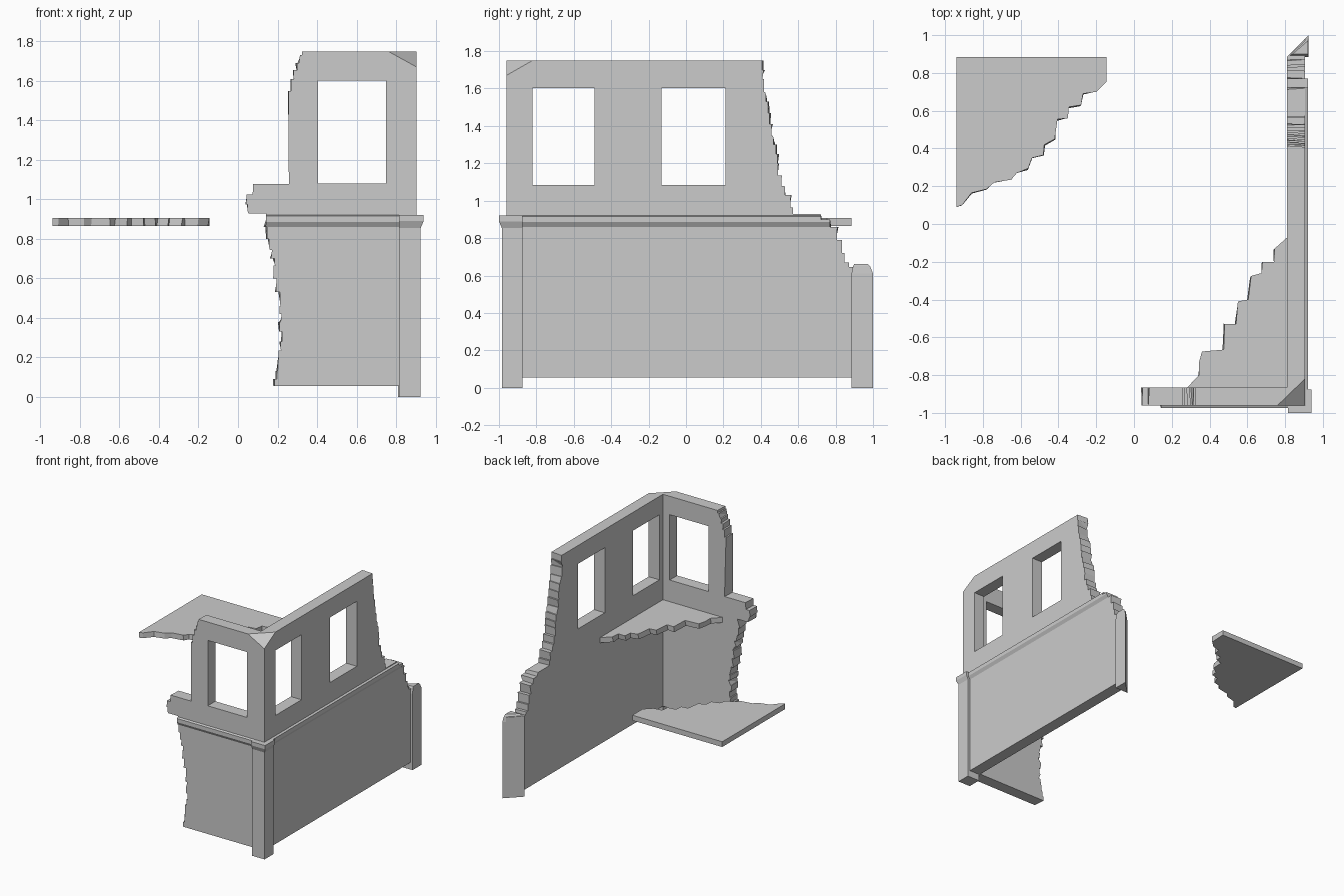
import bpy, bmesh, random
from mathutils import Vector

if "Cube" in bpy.data.objects:
    bpy.data.objects.remove(bpy.data.objects["Cube"])

random.seed(4)


def loft(name, rings):
    """Closed solid through a list of equal-length point rings."""
    bm = bmesh.new()
    vs = [[bm.verts.new(p) for p in r] for r in rings]
    n = len(rings[0])
    for a, b in zip(vs, vs[1:]):
        for i in range(n):
            j = (i + 1) % n
            bm.faces.new((a[i], a[j], b[j], b[i]))
    bm.faces.new(vs[0][::-1])
    bm.faces.new(vs[-1])
    bmesh.ops.recalc_face_normals(bm, faces=bm.faces[:])
    if bm.calc_volume(signed=True) < 0:
        bmesh.ops.reverse_faces(bm, faces=bm.faces[:])
    me = bpy.data.meshes.new(name)
    bm.to_mesh(me)
    bm.free()
    ob = bpy.data.objects.new(name, me)
    bpy.context.collection.objects.link(ob)
    return ob


def box(name, x0, x1, y0, y1, z0, z1):
    return loft(name, [[(x0, y0, z), (x1, y0, z), (x1, y1, z), (x0, y1, z)]
                       for z in (z0, z1)])


def cut(target, cutter):
    """Boolean difference, baked."""
    cutter.hide_render = True
    m = target.modifiers.new("cut", 'BOOLEAN')
    m.operation = 'DIFFERENCE'
    m.solver = 'EXACT'
    m.object = cutter
    bpy.context.view_layer.update()
    deps = bpy.context.evaluated_depsgraph_get()
    me = bpy.data.meshes.new_from_object(target.evaluated_get(deps))
    target.modifiers.clear()
    target.data = me
    bpy.data.objects.remove(cutter)


def stair_rings(steps, z0, far, skew):
    """Two matching stepped break lines, the second skewed level by level.
    steps = (edge, top z); both are closed off at the far side."""
    a, b, z, s = [], [], z0, 0
    for e, top in steps:
        e += random.uniform(-.003, .003)
        a += [(e, z), (e, top)]
        b.append((e + s, z))
        s = random.uniform(-skew, skew)
        b.append((e + s, top))
        z = top
    end = [(far, z), (far, z0)]
    return a + end, b + end


# Wall: one profile (depth outward, height) swept round the corner, with ledge
profile = [(0, .055), (.095, .055), (.095, .86), (.11, .885), (.11, .915),
           (.095, .922), (.095, 1.75), (0, 1.75)]
IX, IY = .81, -.865
wall = loft("ruined_wall", [
    [(-.1, IY - d, z) for d, z in profile],
    [(IX + d, IY - d, z) for d, z in profile],
    [(IX + d, .885 + d, z) for d, z in profile]])

# Windows
cut(wall, box("window_cutter", .405, .75, -1.1, -.7, 1.08, 1.603))
for y0, y1 in ((-.82, -.49), (-.13, .21)):
    cut(wall, box("window_cutter", .7, 1.1, y0, y1, 1.083, 1.603))

# Broken ends of the front and right walls
front_steps = [(.19, .09), (.2, .13), (.205, .18), (.2, .235), (.215, .28), (.225, .33),
               (.215, .38), (.22, .42), (.205, .46), (.212, .53), (.195, .6), (.175, .665),
               (.185, .7), (.17, .745), (.16, .8), (.15, .86), (.137, .928), (.05, .975),
               (.04, 1.025), (.07, 1.078), (.256, 1.55), (.268, 1.61), (.285, 1.655),
               (.3, 1.69), (.315, 1.73), (.325, 1.9)]
right_steps = [(1.1, .645), (.87, .67), (.85, .72), (.835, .79), (.81, .86), (.77, .9),
               (.72, .928), (.578, .965), (.56, 1.03), (.53, 1.08), (.515, 1.135),
               (.495, 1.2), (.485, 1.25), (.475, 1.3), (.467, 1.35), (.455, 1.41),
               (.445, 1.47), (.435, 1.53), (.427, 1.58), (.42, 1.65), (.412, 1.7), (.405, 1.9)]
r0, r1 = stair_rings(front_steps, -.1, -.3, .015)
cut(wall, loft("break_cutter", [[(x, -1.0, z) for x, z in r0],
                                [(x, -.84, z) for x, z in r1]]))
r1, r0 = stair_rings(right_steps, -.1, 1.4, .015)
cut(wall, loft("break_cutter", [[(.78, y, z) for y, z in r0],
                                [(.95, y, z) for y, z in r1]]))

# Chipped top corner: an oversized prism standing on the chip plane
chip = [Vector(p) for p in ((.76, -.96, 1.75), (.905, -.82, 1.75), (.905, -.96, 1.67))]
mid = sum(chip, Vector()) / 3
out = Vector((.0112, -.0116, .0203)).normalized() * .3
big = [mid + (p - mid) * 3 for p in chip]
cut(wall, loft("chip_cutter", [big, [p + out for p in big]]))

# Corner pillar with flared cap
loft("corner_pillar", [
    [(.815, -.985 - f, z), (.925 + f, -.985 - f, z), (.925 + f, -.875, z), (.815, -.875, z)]
    for f, z in ((0, 0), (0, .855), (.015, .89), (.015, .92))])

# Broken mitred end pillar with a chipped top
loft("end_pillar", [
    [(.81 + 2 * f, .885 + f, z), (.925 - f * .3, .885 + f, z), (.925 - f * .3, 1.0 - 2 * f, z)]
    for f, z in ((0, 0), (0, .61), (.008, .65), (.015, .662))])


# Broken floor slabs, lower edge slightly ragged
def slab(name, broken, corner, z0, z1):
    low = [(x + random.uniform(-.008, .004), y + random.uniform(-.01, .002), z0)
           for x, y in broken[1:-1]]
    low = [(*broken[0], z0)] + low + [(*broken[-1], z0), (*corner, z0)]
    return loft(name, [low, [(x, y, z1) for x, y in broken + [corner]]])


slab("corner_floor", [
    (.812, -.07), (.745, -.13), (.74, -.2), (.68, -.2), (.675, -.26), (.62, -.275),
    (.605, -.4), (.55, -.41), (.54, -.53), (.48, -.53), (.475, -.665), (.36, -.675),
    (.345, -.73), (.345, -.8), (.28, -.867)], (.812, -.867), .865, .907)
slab("far_floor", [
    (-.145, .885), (-.145, .755), (-.2, .7), (-.27, .69), (-.28, .63), (-.345, .62),
    (-.35, .56), (-.405, .555), (-.42, .45), (-.475, .42), (-.48, .365), (-.54, .35),
    (-.56, .295), (-.62, .27), (-.65, .235), (-.74, .22), (-.78, .185), (-.86, .165),
    (-.91, .1), (-.94, .09)], (-.94, .885), .865, .907)
